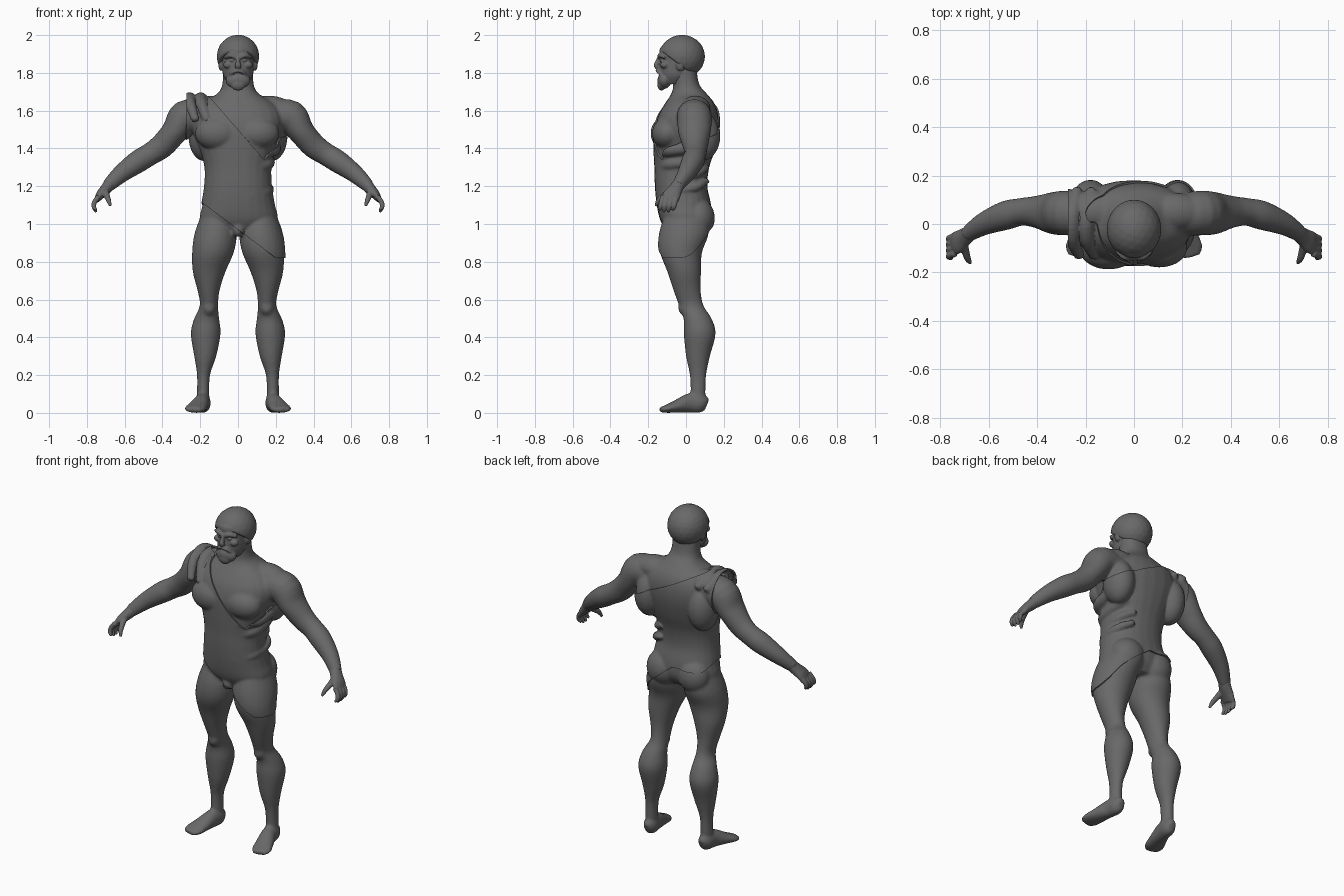
import bpy, bmesh, math
from mathutils import Vector, Matrix

if "Cube" in bpy.data.objects:
    bpy.data.objects.remove(bpy.data.objects["Cube"])

# One stone grey for everything
stone = bpy.data.materials.new("stone_grey")
stone.use_nodes = True
GREY = (0.14, 0.14, 0.14, 1)
stone.diffuse_color = GREY
stone.node_tree.nodes["Principled BSDF"].inputs["Base Color"].default_value = GREY


def spline(rows, steps=4):
    """Smooth curve through rows of any width."""
    v = [Vector(r) for r in rows]
    v = [v[0]] + v + [v[-1]]
    out = []
    for a, b, c, d in zip(v, v[1:], v[2:], v[3:]):
        for i in range(steps):
            t = i / steps
            out.append((2 * b + (c - a) * t + (2 * a - 5 * b + 4 * c - d) * t * t
                        + (3 * b - a - 3 * c + d) * t ** 3) * 0.5)
    return out + [v[-1]]


def skin(bm, rings, side=1):
    """Closed surface through rings of points."""
    rows = [[bm.verts.new((p[0] * side, p[1], p[2])) for p in ring] for ring in rings]
    n = len(rows[0])
    for low, high in zip(rows, rows[1:]):
        for i in range(n):
            j = (i + 1) % n
            bm.faces.new((low[i], low[j], high[j], high[i]))
    bm.faces.new(rows[0])
    bm.faces.new(rows[-1])


def circle(power=1.0, n=24):
    for i in range(n):
        a = math.tau * i / n
        c, s = math.cos(a), math.sin(a)
        yield math.copysign(abs(c) ** power, c), math.copysign(abs(s) ** power, s)


def stack(bm, rows, side=1, power=1.0):
    """Level sections: z, inner x, outer x, front y, back y."""
    skin(bm, [[((a + b) / 2 + c * (b - a) / 2, (f + k) / 2 + s * (k - f) / 2, z)
               for c, s in circle(power)] for z, a, b, f, k in spline(rows)], side)


def tube(bm, rows, hint=(0, 1, 0), side=1):
    """Sections across a path: x, y, z, radius along hint, other radius."""
    pts = spline(rows)
    rings = []
    for i, p in enumerate(pts):
        run = (pts[min(i + 1, len(pts) - 1)] - pts[max(i - 1, 0)]).to_3d().normalized()
        u = Vector(hint)
        u = (u - run * u.dot(run)).normalized()
        w = run.cross(u)
        rings.append([p.to_3d() + u * c * p[3] + w * s * p[4] for c, s in circle()])
    skin(bm, rings, side)


def ball(bm, centre, size, side=1):
    at = Vector((centre[0] * side, centre[1], centre[2]))
    bmesh.ops.create_icosphere(bm, subdivisions=3, radius=1,
                               matrix=Matrix.Translation(at) @ Matrix.Diagonal((*size, 1)))


def baked(obj):
    bpy.context.view_layer.update()
    graph = bpy.context.evaluated_depsgraph_get()
    obj.data = bpy.data.meshes.new_from_object(obj.evaluated_get(graph))
    obj.modifiers.clear()
    obj.data.materials.clear()
    obj.data.materials.append(stone)
    obj.data.shade_smooth()
    return obj


def fuse(name, bm, voxel, rounds):
    """Merge overlapping masses into one soft skin."""
    bmesh.ops.recalc_face_normals(bm, faces=bm.faces)
    mesh = bpy.data.meshes.new(name)
    bm.to_mesh(mesh)
    bm.free()
    obj = bpy.data.objects.new(name, mesh)
    bpy.context.collection.objects.link(obj)
    remesh = obj.modifiers.new("merge", 'REMESH')
    remesh.mode = 'VOXEL'
    remesh.voxel_size = voxel
    soft = obj.modifiers.new("soften", 'SMOOTH')
    soft.iterations = rounds
    return baked(obj)


def cut(bm, point, normal):
    bmesh.ops.bisect_plane(bm, geom=bm.verts[:] + bm.edges[:] + bm.faces[:],
                           plane_co=point, plane_no=normal, clear_outer=True)


def trunk_and_legs(bm):
    trunk = [(.96, .12, -.09, .09), (1.02, .2, -.128, .125), (1.1, .188, -.147, .125),
             (1.2, .172, -.157, .105), (1.3, .17, -.16, .115), (1.4, .195, -.165, .148),
             (1.5, .235, -.165, .17), (1.58, .235, -.145, .17), (1.64, .19, -.11, .15),
             (1.69, .11, -.078, .11), (1.74, .083, -.068, .07), (1.83, .08, -.08, .055)]
    stack(bm, [(z, -r, r, f, k) for z, r, f, k in trunk], power=.88)
    ball(bm, (0, -.09, .97), (.03, .035, .04))
    for s in (1, -1):
        stack(bm, [(1.06, .04, .19, -.1, .11), (.95, .008, .23, -.135, .12),
                   (.85, .022, .243, -.137, .085), (.75, .065, .24, -.1, .08),
                   (.65, .097, .215, -.067, .078), (.57, .105, .202, -.038, .092),
                   (.5, .1, .232, -.013, .135), (.42, .092, .25, -.012, .157),
                   (.3, .115, .232, 0, .127), (.2, .148, .217, .02, .107),
                   (.1, .152, .217, .025, .103), (.03, .152, .217, .03, .1)], s)
        ball(bm, (.153, -.01, .56), (.035, .032, .045), s)        # knee
        ball(bm, (.1, .065, 1.03), (.095, .08, .1), s)            # buttock
        ball(bm, (.105, -.1, 1.48), (.115, .08, .085), s)         # chest
        ball(bm, (.18, .085, 1.47), (.075, .09, .13), s)          # upper back
        ball(bm, (.16, .05, 1.61), (.13, .08, .07), s)            # neck slope


def arm(bm, s):
    tube(bm, [(.2, .04, 1.57, .09, .085), (.28, .045, 1.565, .092, .09),
              (.335, .045, 1.49, .087, .07), (.4, .05, 1.415, .067, .066),
              (.465, .05, 1.37, .057, .06), (.53, .035, 1.33, .06, .06),
              (.62, 0, 1.265, .047, .048), (.69, -.045, 1.2, .032, .035)], side=s)


# Body
body = bmesh.new()
trunk_and_legs(body)
for s in (1, -1):
    arm(body, s)
    tube(body, [(.182, .11, .04, .02, .035), (.184, .08, .05, .04, .05),
                (.192, .02, .052, .042, .052), (.212, -.05, .034, .052, .034),
                (.228, -.1, .022, .057, .022), (.238, -.135, .016, .04, .014)], (1, 0, 0), s)
fuse("body", body, .009, 5)

# Hands
for s, label in ((1, "left"), (-1, "right")):
    hand = bmesh.new()
    tube(hand, [(.675, -.035, 1.215, .032, .034), (.7, -.055, 1.185, .038, .03),
                (.728, -.075, 1.155, .047, .024), (.748, -.085, 1.125, .045, .014)], side=s)
    for i in range(4):
        y = -.05 - .024 * i
        tip = 1.075 - .012 * (i in (1, 2))
        tube(hand, [(.738, y, 1.145, .014, .014), (.76, y - .008, 1.115, .013, .013),
                    (.763, y - .014, 1.09, .012, .012),
                    (.75, y - .02, tip, .007, .007)], side=s)
    tube(hand, [(.705, -.075, 1.18, .02, .018), (.695, -.115, 1.15, .016, .016),
                (.685, -.145, 1.125, .013, .013), (.675, -.16, 1.095, .007, .007)], (1, 0, 0), s)
    fuse(label + "_hand", hand, .004, 2)

# Head with brow, nose, cheeks, beard and ears
head = bmesh.new()
stack(head, [(z, -r, r, f, k) for z, r, f, k in
             [(1.74, .05, -.12, 0), (1.78, .076, -.138, .035), (1.82, .084, -.142, .06),
              (1.87, .088, -.138, .08), (1.93, .09, -.138, .08), (1.97, .06, -.09, .04)]])
ball(head, (0, -.115, 1.76), (.066, .036, .045))
ball(head, (0, -.13, 1.74), (.04, .022, .034))
tube(head, [(0, -.138, 1.89, .009, .01), (0, -.15, 1.86, .011, .012),
            (0, -.158, 1.838, .017, .013), (0, -.145, 1.826, .014, .01)], (1, 0, 0))
for s in (1, -1):
    tube(head, [(.008, -.142, 1.882, .008, .012), (.04, -.138, 1.893, .01, .012),
                (.07, -.112, 1.882, .008, .01)], side=s)
    tube(head, [(0, -.15, 1.812, .012, .009), (.025, -.145, 1.805, .011, .009),
                (.045, -.128, 1.785, .007, .007)], side=s)
    ball(head, (.052, -.112, 1.842), (.026, .024, .02), s)
    ball(head, (.032, -.128, 1.866), (.014, .012, .008), s)
    ball(head, (.09, -.03, 1.845), (.014, .024, .034), s)
fuse("head", head, .0045, 2)

# Cap of hair, cut along a line from brow to nape
hair = bmesh.new()
ball(hair, (0, -.021, 1.887), (.113, .122, .115))
cut(hair, (0, -.13, 1.915), (0, -.6, -.8))
bmesh.ops.holes_fill(hair, edges=[e for e in hair.edges if e.is_boundary])
fuse("hair", hair, .006, 3)

# Draped tunic: the trunk again, with folds, grown outward and trimmed
cloth = bmesh.new()
trunk_and_legs(cloth)
arm(cloth, -1)
for x in (-.195, -.255):                                          # shoulder folds
    tube(cloth, [(x + .03, -.13, 1.55, .015, .015), (x, -.06, 1.64, .022, .02),
                 (x, .04, 1.668, .024, .022), (x + .02, .14, 1.61, .015, .015)], (1, 0, 0))
for z, x, r in ((1.4, .195, .026), (1.325, .168, .02), (1.25, .155, .015), (1.18, .165, .016)):
    tube(cloth, [(x - .1, -.14, z - .03, .01, .01), (x - .02, -.09, z - .01, r, r),
                 (x, -.02, z, r, r), (x - .01, .06, z + .02, r, r),
                 (x - .07, .11, z + .05, .01, .01)], (0, 0, 1))   # waist folds
tunic = fuse("tunic", cloth, .009, 4)


def blend(y, start, end):
    t = min(1, max(0, (y - start) / (end - start)))
    return t * t * (3 - 2 * t)


def neckline(x, y):
    front = max(1.5 - 1.15 * x, 1.2 + x)
    return front + (1.59 - .5 * x - front) * blend(y, -.08, .08)


def hem(x, y):
    front = max(.97 - .75 * x, .82)
    return front + (1.08 - .8 * max(0, x) - front) * blend(y, -.03, .13)


bm = bmesh.new()
bm.from_mesh(tunic.data)
bm.normal_update()
for v in bm.verts:
    v.co += v.normal * .008
for edge, way in ((neckline, 1), (hem, -1)):
    for v in bm.verts:
        v.co.z -= edge(v.co.x, v.co.y)
    cut(bm, (0, 0, 0), (0, 0, way))
    for v in bm.verts:
        v.co.z += edge(v.co.x, v.co.y)
for way in (1, -1):
    cut(bm, (.272 * way, 0, 0), (way, 0, 0))
bm.to_mesh(tunic.data)
bm.free()
rim = tunic.modifiers.new("rim", 'SOLIDIFY')
rim.thickness = .011
rim.offset = -1
baked(tunic)
bpy.context.view_layer.objects.active = tunic
tunic.select_set(True)
bpy.ops.object.shade_smooth_by_angle(angle=math.radians(50))
